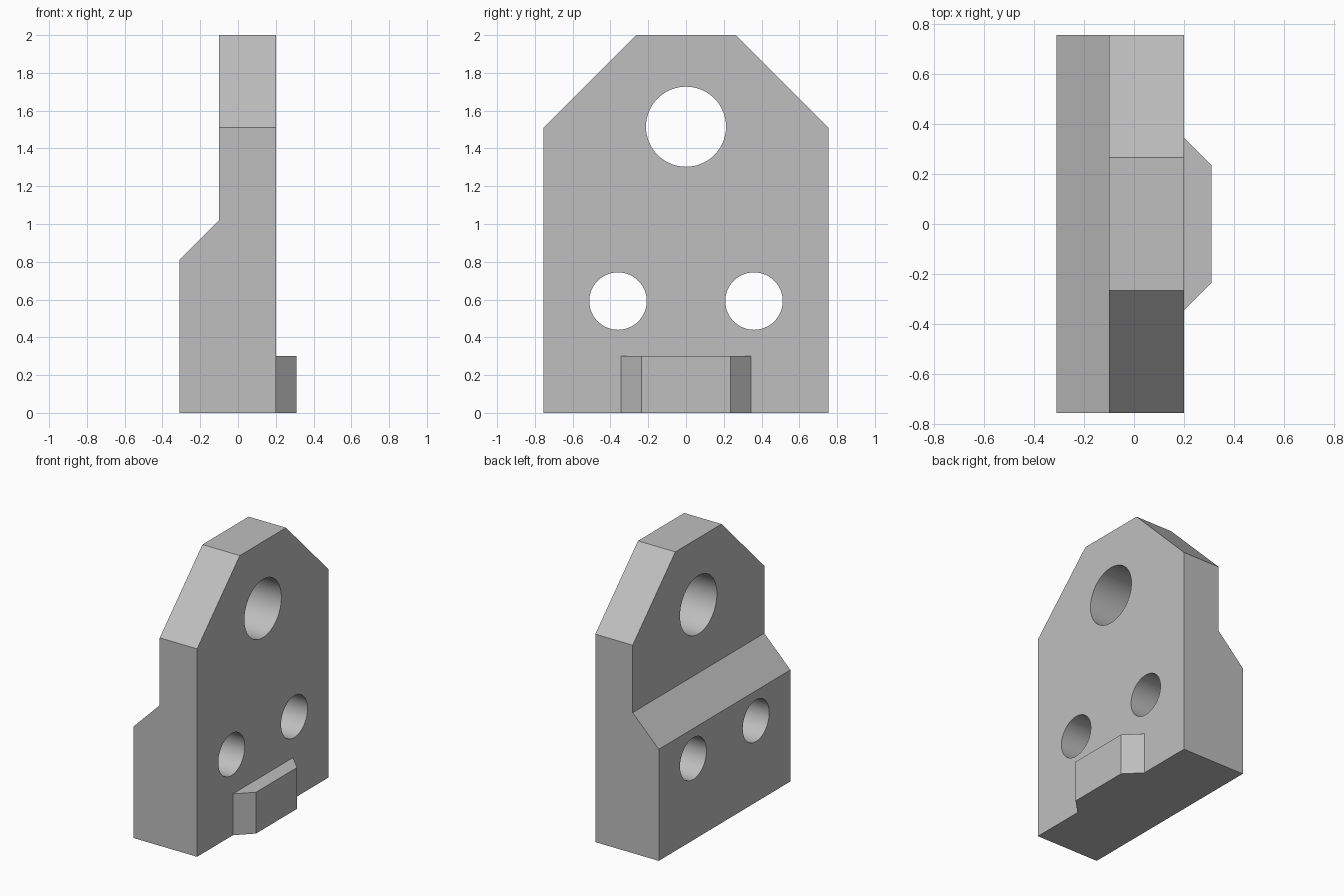
import bpy
import bmesh
from math import radians
from mathutils import Vector

cube = bpy.data.objects.get("Cube")
if cube:
    bpy.data.objects.remove(cube, do_unlink=True)

grey = bpy.data.materials.new("plain grey")
grey.use_nodes = True
colour = (0.52, 0.52, 0.52, 1)
grey.diffuse_color = colour
grey.node_tree.nodes["Principled BSDF"].inputs["Base Color"].default_value = colour


def prism(name, outline, direction):
    """Extrude a closed outline along a direction into a solid."""
    bm = bmesh.new()
    face = bm.faces.new([bm.verts.new(p) for p in outline])
    grown = bmesh.ops.extrude_face_region(bm, geom=[face], use_keep_orig=True)
    tops = [g for g in grown["geom"] if isinstance(g, bmesh.types.BMVert)]
    bmesh.ops.translate(bm, verts=tops, vec=Vector(direction))
    bmesh.ops.recalc_face_normals(bm, faces=bm.faces)
    mesh = bpy.data.meshes.new(name)
    bm.to_mesh(mesh)
    bm.free()
    mesh.materials.append(grey)
    obj = bpy.data.objects.new(name, mesh)
    bpy.context.collection.objects.link(obj)
    return obj


# Stepped plate: side profile pulled along its width
half = 0.755
profile = [(-0.31, 0), (0.2, 0), (0.2, 2), (-0.1, 2), (-0.1, 1.02), (-0.31, 0.81)]
plate = prism("stepped_plate", [(x, -half, z) for x, z in profile], (0, 2 * half, 0))

# Sloped upper corners
bm = bmesh.new()
bm.from_mesh(plate.data)
for side in (-1, 1):
    bmesh.ops.bisect_plane(bm, geom=bm.verts[:] + bm.edges[:] + bm.faces[:],
                           plane_co=(0, side * half, 1.51),
                           plane_no=(0, side, 1), clear_outer=True)
    bmesh.ops.holes_fill(bm, edges=[e for e in bm.edges if e.is_boundary])
bmesh.ops.recalc_face_normals(bm, faces=bm.faces)
bm.to_mesh(plate.data)
bm.free()

# One large and two small through holes
for name, y, z, radius in (("large_hole", 0, 1.515, 0.212),
                           ("left_hole", 0.36, 0.592, 0.152),
                           ("right_hole", -0.36, 0.592, 0.152)):
    bpy.ops.mesh.primitive_cylinder_add(vertices=64, radius=radius, depth=2,
                                        location=(0, y, z),
                                        rotation=(0, radians(90), 0))
    cutter = bpy.context.object
    cutter.name = name + "_cutter"
    cutter.data.materials.append(grey)
    cutter.hide_render = True
    cut = plate.modifiers.new(name, "BOOLEAN")
    cut.operation = "DIFFERENCE"
    cut.solver = "EXACT"
    cut.object = cutter
    bpy.ops.object.select_all(action="DESELECT")
    plate.select_set(True)
    bpy.context.view_layer.objects.active = plate
    bpy.ops.object.modifier_apply(modifier=name)
    bpy.data.objects.remove(cutter, do_unlink=True)

bpy.ops.object.shade_smooth_by_angle(angle=radians(30))

# Locating tab with slanted ends
tab = [(0.2, -0.345), (0.31, -0.235), (0.31, 0.235), (0.2, 0.345)]
prism("locating_tab", [(x, y, 0) for x, y in tab], (0, 0, 0.3))
